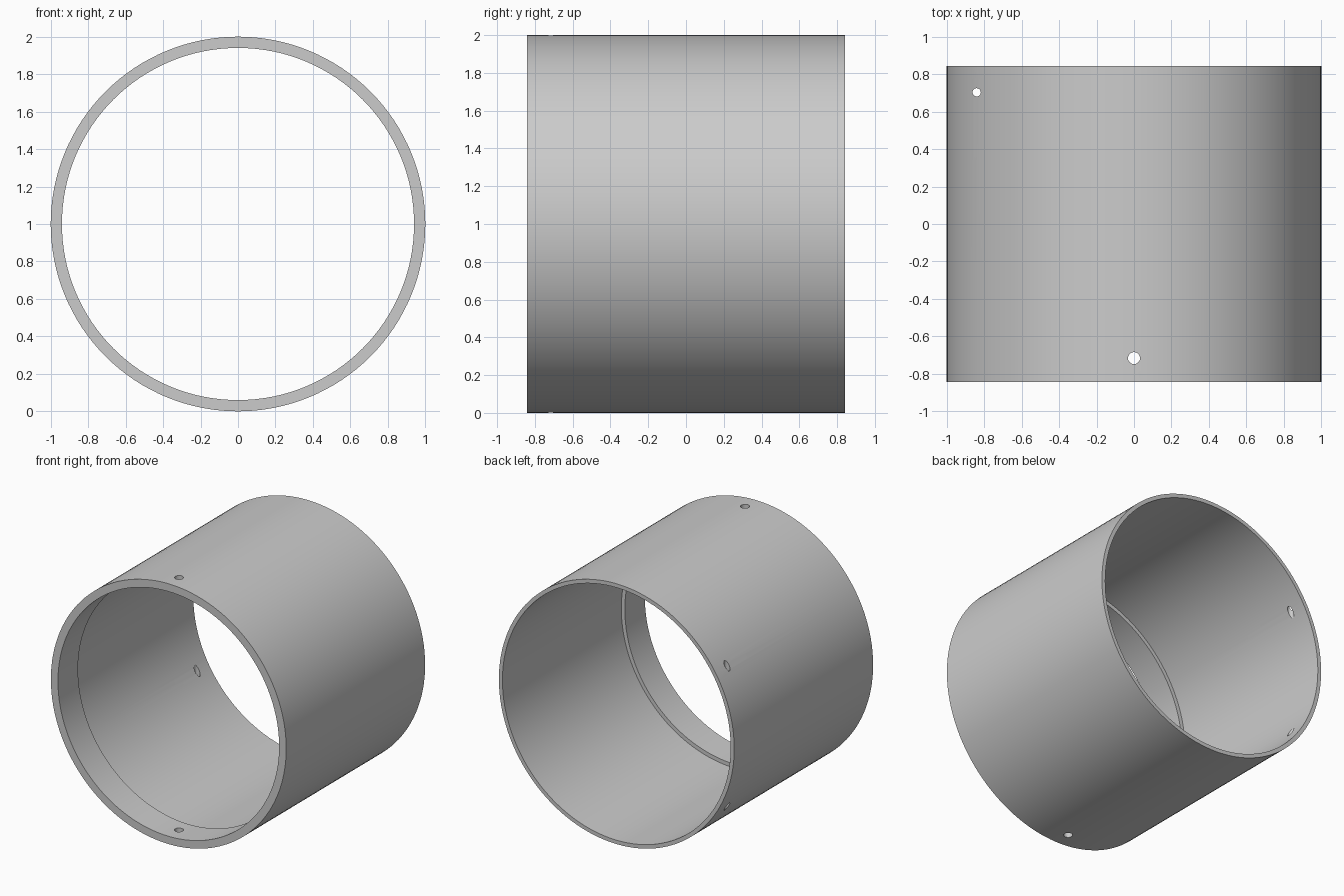
import bpy
import bmesh
from math import radians
from mathutils import Matrix, Vector

if "Cube" in bpy.data.objects:
    bpy.data.objects.remove(bpy.data.objects["Cube"], do_unlink=True)

HALF = 0.843       # half length of the tube
OUTER = 1.0        # outer radius
NECK = 0.94        # inner radius of the thick front collar
BORE = 0.97        # inner radius of the main bore
STEP = -0.60       # where the collar meets the bore


def add_object(name, bm):
    mesh = bpy.data.meshes.new(name)
    bmesh.ops.recalc_face_normals(bm, faces=bm.faces[:])
    bm.to_mesh(mesh)
    bm.free()
    obj = bpy.data.objects.new(name, mesh)
    bpy.context.collection.objects.link(obj)
    return obj


# Tube: closed wall section turned around the lengthwise axis
bm = bmesh.new()
section = [(OUTER, -HALF), (OUTER, HALF), (BORE, HALF),
           (BORE, STEP), (NECK, STEP), (NECK, -HALF)]
verts = [bm.verts.new((r, y, 1)) for r, y in section]
edges = [bm.edges.new((verts[i - 1], verts[i])) for i in range(len(verts))]
bmesh.ops.spin(bm, geom=verts + edges, cent=(0, 0, 1), axis=(0, 1, 0),
               angle=radians(360), steps=128, use_merge=True)
bmesh.ops.remove_doubles(bm, verts=bm.verts[:], dist=1e-4)
tube = add_object("tube", bm)


# Vertical pin holes drilled through both walls
def drill(name, x, y, radius):
    bm = bmesh.new()
    bmesh.ops.create_cone(bm, cap_ends=True, segments=24, radius1=radius,
                          radius2=radius, depth=3,
                          matrix=Matrix.Translation(Vector((x, y, 1))))
    cutter = add_object(name, bm)
    cutter.hide_render = True
    mod = tube.modifiers.new(name, "BOOLEAN")
    mod.operation = "DIFFERENCE"
    mod.solver = "EXACT"
    mod.object = cutter
    bpy.context.view_layer.objects.active = tube
    bpy.ops.object.modifier_apply(modifier=mod.name)
    bpy.data.objects.remove(cutter, do_unlink=True)


drill("front_hole_cutter", 0, -0.716, 0.032)
drill("side_hole_cutter", -0.84, 0.703, 0.022)

# Plain grey finish
grey = bpy.data.materials.new("plain_grey")
grey.use_nodes = True
colour = (0.6, 0.6, 0.6, 1)
grey.diffuse_color = colour
grey.node_tree.nodes["Principled BSDF"].inputs["Base Color"].default_value = colour
tube.data.materials.clear()
tube.data.materials.append(grey)
for face in tube.data.polygons:
    face.material_index = 0

# Smooth round walls with crisp rims
bpy.ops.object.select_all(action="DESELECT")
tube.select_set(True)
bpy.context.view_layer.objects.active = tube
bpy.ops.object.shade_smooth_by_angle(angle=radians(20))
